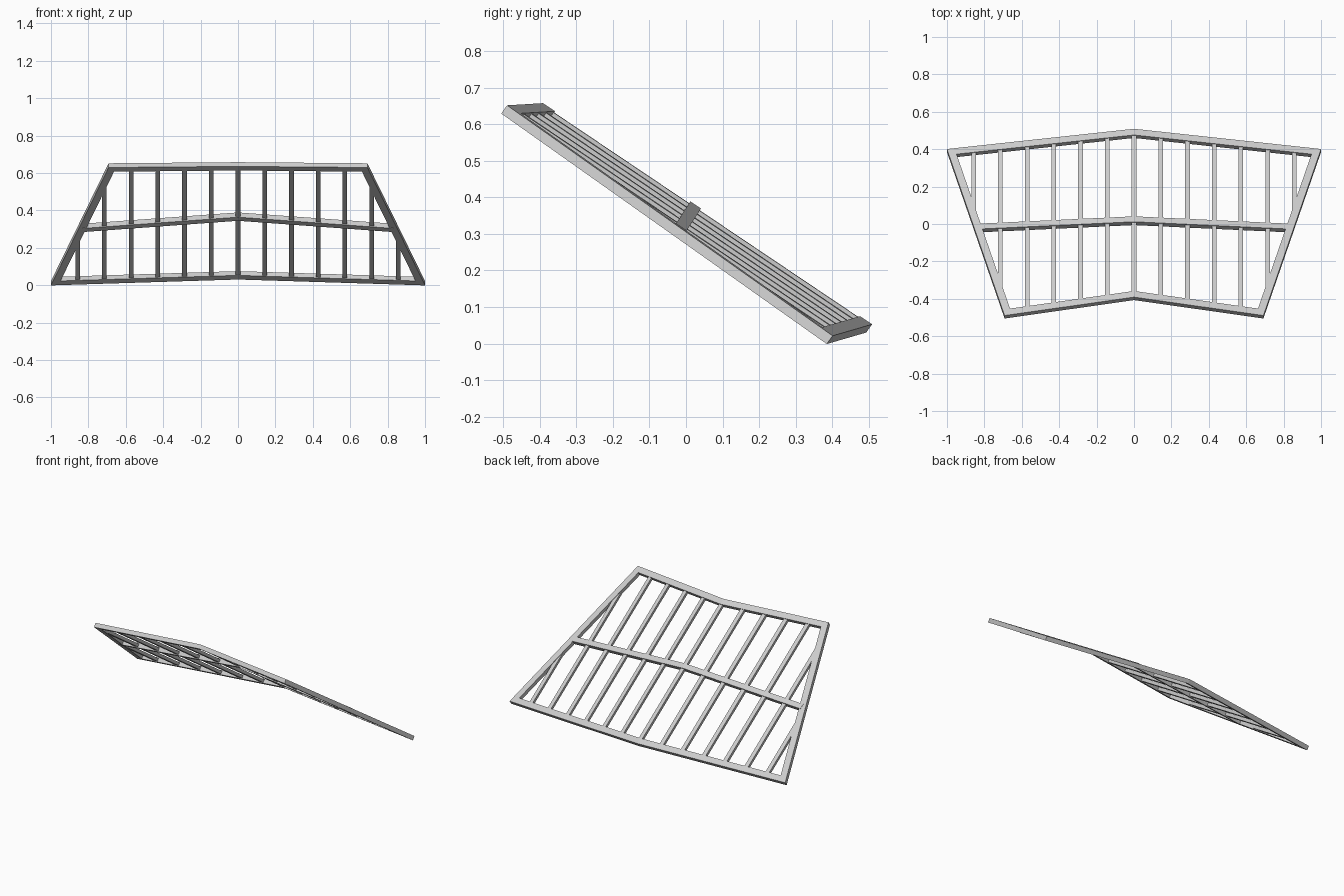
import bpy, bmesh
from mathutils import Vector

if "Cube" in bpy.data.objects:
    bpy.data.objects.remove(bpy.data.objects["Cube"])

# Offset that goes from the panel's top face to its underside
DOWN = Vector((0, -0.016, -0.0225))


def on_panel(x, y):
    """Point on the top face of the sloping, slightly folded panel (right half)."""
    return Vector((x, y, 0.6575 - 0.672 * (y + 0.391) - 0.104 * x))


def low_y(x):
    return 0.509 - 0.108 * x


def high_y(x):
    return -0.391 - 0.142 * x


def side_x(y):
    return 0.692 + 0.308 * (y + 0.489) / 0.889


def side_y(x):
    return (x - 0.692) / 0.308 * 0.889 - 0.489


def corner(edge, inset_y, inset_x):
    """Where an inset end rail line meets the inset side rail line."""
    y = 0.0
    for _ in range(30):
        y = edge(side_x(y) - inset_x) + inset_y
    return (side_x(y) - inset_x, y)


def strip(name, outer, inner, top=0.0, bottom=1.0):
    """Solid strip between two paths, mirrored across x = 0."""
    bm = bmesh.new()
    rings = []
    for o, i in zip(outer, inner):
        po, pi = on_panel(*o), on_panel(*i)
        rings.append([bm.verts.new(p) for p in (
            po + DOWN * top, pi + DOWN * top, pi + DOWN * bottom, po + DOWN * bottom)])
    for a, b in zip(rings, rings[1:]):
        for k in range(4):
            n = (k + 1) % 4
            bm.faces.new((a[k], a[n], b[n], b[k]))
    for r in (rings[0], rings[-1]):
        if any(abs(v.co.x) > 1e-5 for v in r):
            bm.faces.new(r)
    bmesh.ops.recalc_face_normals(bm, faces=bm.faces)
    # Mirror the half, then weld along the fold
    geo = bm.verts[:] + bm.edges[:] + bm.faces[:]
    new = bmesh.ops.duplicate(bm, geom=geo)["geom"]
    for v in (g for g in new if isinstance(g, bmesh.types.BMVert)):
        v.co.x *= -1
    bmesh.ops.reverse_faces(bm, faces=[g for g in new if isinstance(g, bmesh.types.BMFace)])
    bmesh.ops.remove_doubles(bm, verts=bm.verts, dist=1e-5)
    if name == "slat_centre":
        bmesh.ops.recalc_face_normals(bm, faces=bm.faces)
    me = bpy.data.meshes.new(name)
    bm.to_mesh(me)
    bm.free()
    ob = bpy.data.objects.new(name, me)
    bpy.context.collection.objects.link(ob)
    return ob


# Outer frame with mitred corners
W = 0.033
strip("outer_frame",
      [(0, low_y(0)), corner(low_y, 0, 0), corner(high_y, 0, 0), (0, high_y(0))],
      [(0, low_y(0) - W), corner(low_y, -W, 0.042), corner(high_y, W, 0.042), (0, high_y(0) + W)])

# Middle cross rail
strip("middle_rail",
      [(0, 0.040), (0.832, 0.001)], [(0, 0.011), (0.832, -0.028)], -0.06, 1.06)


# Slats running down the slope
def slat_ends(x):
    return (x, low_y(x) - 0.016), (x, max(high_y(x) + 0.016, side_y(x + 0.02)))


HALF = 0.0125
for i in range(7):
    x = i / 7
    a = slat_ends(x - HALF if i else 0)
    b = slat_ends(x + HALF)
    if i:
        strip(f"slat_pair_{i}", a, b, 0.15, 0.85)
    else:
        # Centre slat: a half-width strip would leave an inner wall, so drop it
        ob = strip("slat_centre", a, b, 0.15, 0.85)
        bm = bmesh.new()
        bm.from_mesh(ob.data)
        inner = [f for f in bm.faces if all(abs(v.co.x) < 1e-5 for v in f.verts)]
        bmesh.ops.delete(bm, geom=inner, context='FACES_ONLY')
        bmesh.ops.recalc_face_normals(bm, faces=bm.faces)
        bm.to_mesh(ob.data)
        bm.free()
